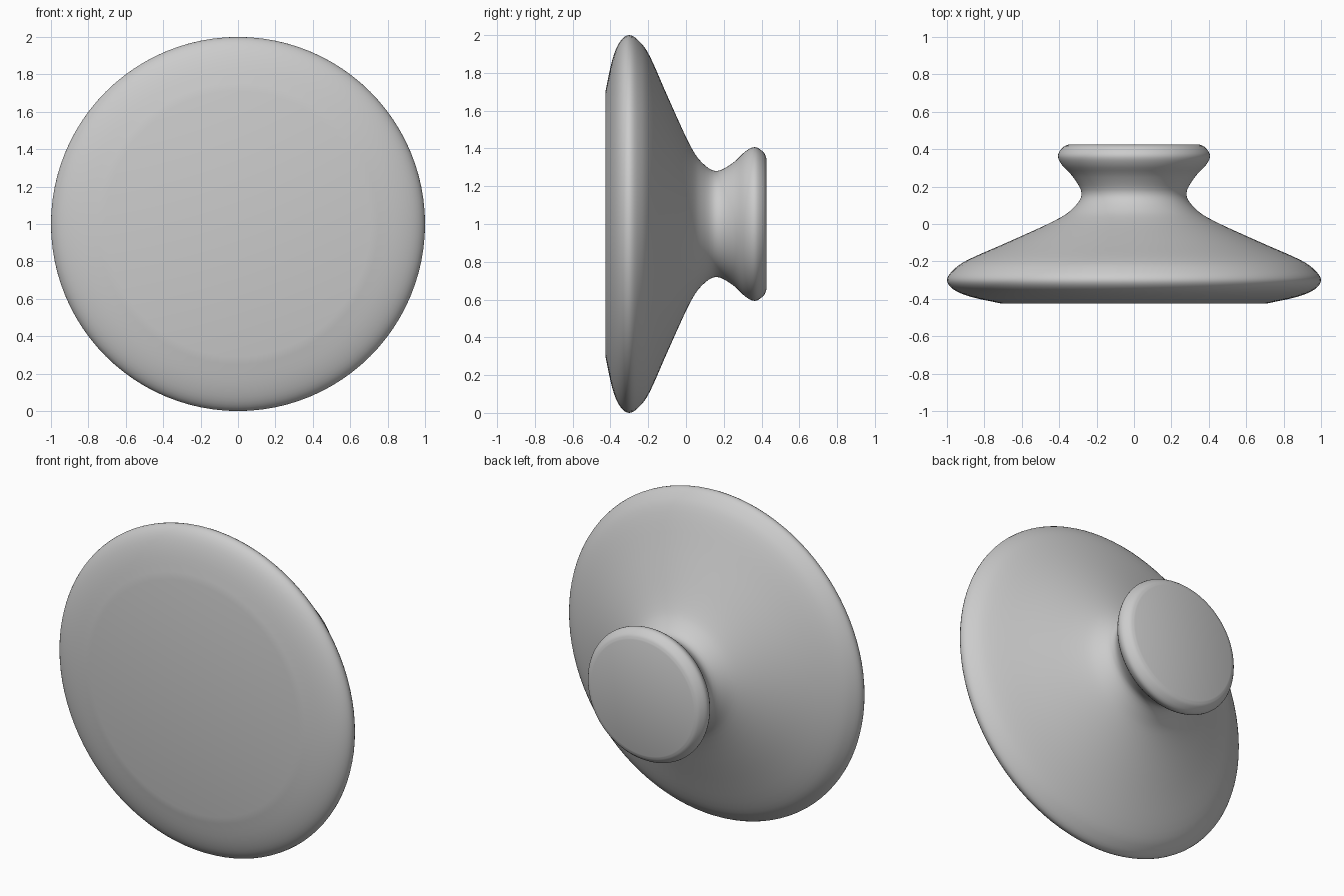
import bpy
import math
from mathutils import Vector

cube = bpy.data.objects.get("Cube")
if cube:
    bpy.data.objects.remove(cube, do_unlink=True)

SEGMENTS = 96
STEPS = 4
CENTRE_Z = 1.0

# Plain grey finish
grey = bpy.data.materials.new("plain_grey")
grey.use_nodes = True
colour = (0.6, 0.6, 0.6, 1)
grey.diffuse_color = colour
grey.node_tree.nodes["Principled BSDF"].inputs["Base Color"].default_value = colour

# Knob profile from the flat front face to the flat back cap: (y, radius)
profile = [Vector(p) for p in (
    (-0.425, 0.71), (-0.39, 0.87), (-0.35, 0.965), (-0.30, 1.0),
    (-0.245, 0.965), (-0.19, 0.885), (-0.095, 0.67), (0.015, 0.43),
    (0.08, 0.33), (0.16, 0.28), (0.25, 0.325), (0.315, 0.385),
    (0.366, 0.407), (0.41, 0.38), (0.425, 0.35))]


def smooth_path(points):
    """Round the profile with a spline through its points."""
    padded = [2 * points[0] - points[1]] + points + [2 * points[-1] - points[-2]]
    path = []
    for a, b, c, d in zip(padded, padded[1:], padded[2:], padded[3:]):
        for i in range(STEPS):
            t = i / STEPS
            path.append(0.5 * (2 * b + (c - a) * t + (2 * a - 5 * b + 4 * c - d) * t ** 2
                               + (3 * b - a - 3 * c + d) * t ** 3))
    return path + [points[-1]]


def turned(name, path):
    """Turn a profile around the y axis and close both ends."""
    verts, faces = [], []
    for y, r in path:
        for s in range(SEGMENTS):
            angle = math.tau * s / SEGMENTS
            verts.append((r * math.cos(angle), y, r * math.sin(angle)))
    for ring in range(len(path) - 1):
        for s in range(SEGMENTS):
            a, b = ring * SEGMENTS + s, ring * SEGMENTS + (s + 1) % SEGMENTS
            faces.append((a, a + SEGMENTS, b + SEGMENTS, b))
    last = (len(path) - 1) * SEGMENTS
    faces.append(tuple(range(SEGMENTS)))
    faces.append(tuple(reversed(range(last, last + SEGMENTS))))
    mesh = bpy.data.meshes.new(name)
    mesh.from_pydata(verts, [], faces)
    mesh.materials.append(grey)
    obj = bpy.data.objects.new(name, mesh)
    bpy.context.collection.objects.link(obj)
    return obj


# Turned knob: wide face, flared body, waist and rim
knob = turned("knob", smooth_path(profile))
knob.location.z = CENTRE_Z
bpy.ops.object.select_all(action="DESELECT")
knob.select_set(True)
bpy.context.view_layer.objects.active = knob
bpy.ops.object.shade_smooth_by_angle(angle=math.radians(25))
